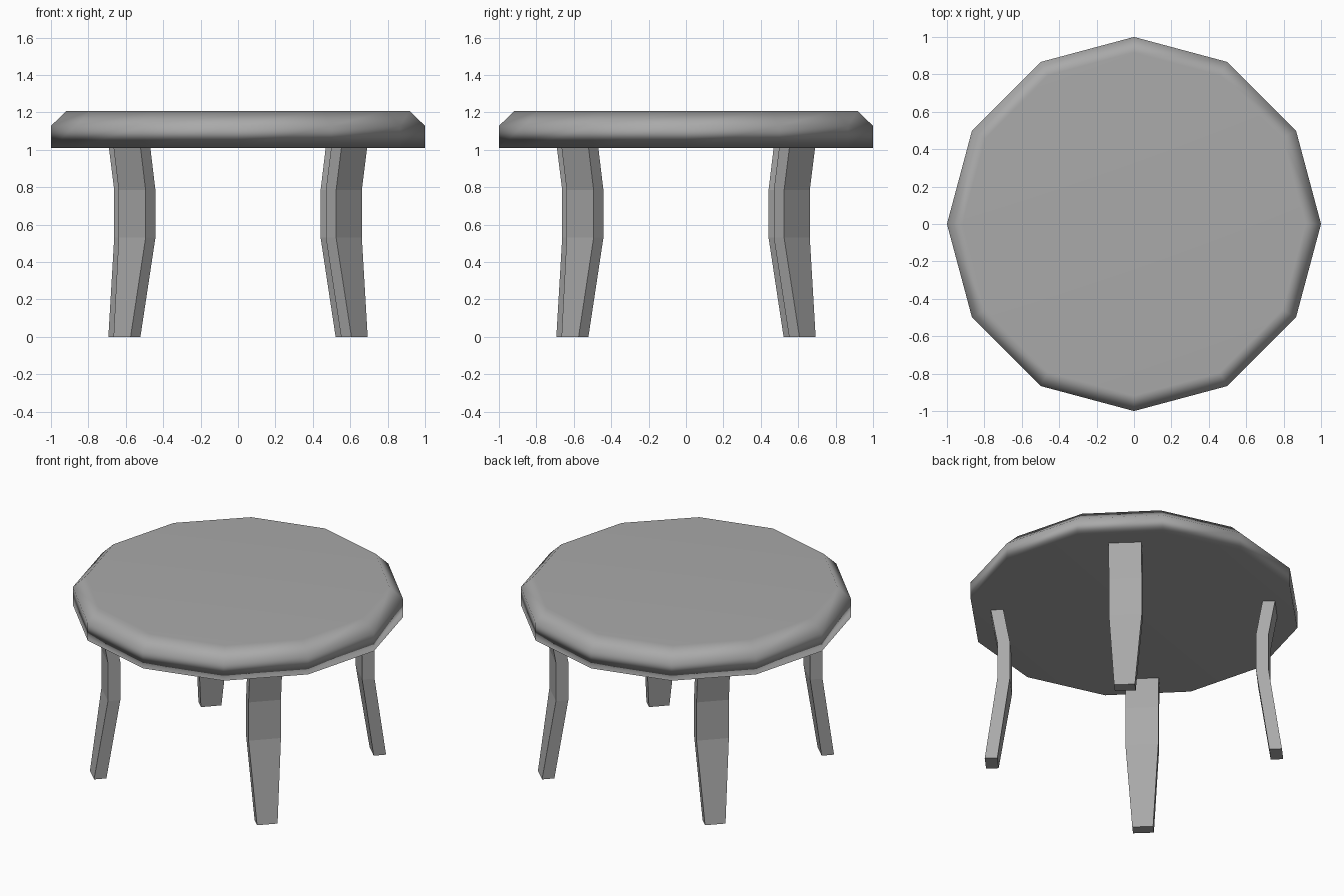
import bpy, bmesh
from math import cos, sin, radians, tau
from mathutils import Matrix

cube = bpy.data.objects.get("Cube")
if cube:
    bpy.data.objects.remove(cube, do_unlink=True)

# Single plain grey
grey = bpy.data.materials.new("plain_grey")
grey.use_nodes = True
colour = (0.4, 0.4, 0.4, 1)
grey.diffuse_color = colour
grey.node_tree.nodes["Principled BSDF"].inputs["Base Color"].default_value = colour


def loft(name, rings, smooth=False):
    """Skin a stack of equal rings and cap both ends."""
    bm = bmesh.new()
    rows = [[bm.verts.new(p) for p in ring] for ring in rings]
    n = len(rows[0])
    for low, high in zip(rows, rows[1:]):
        for i in range(n):
            j = (i + 1) % n
            bm.faces.new((low[i], low[j], high[j], high[i]))
    bm.faces.new(rows[0][::-1])
    bm.faces.new(rows[-1])
    bmesh.ops.recalc_face_normals(bm, faces=bm.faces)
    for face in bm.faces:
        face.smooth = smooth
    mesh = bpy.data.meshes.new(name)
    bm.to_mesh(mesh)
    bm.free()
    mesh.materials.append(grey)
    obj = bpy.data.objects.new(name, mesh)
    bpy.context.collection.objects.link(obj)
    return obj


# Twelve-sided top with a bevelled upper rim
SIDES = 12
rim_profile = [(1, 1.01), (1, 1.128), (0.917, 1.208)]
top = loft("table_top",
           [[(r * cos(tau * i / SIDES), r * sin(tau * i / SIDES), z) for i in range(SIDES)]
            for r, z in rim_profile], smooth=True)
weighted = top.modifiers.new("soft_rim", "WEIGHTED_NORMAL")
weighted.mode = "FACE_AREA"

# Leg sections: height, outer radius, width
leg_profile = [(0, 0.898, 0.126), (0.53, 0.82, 0.199), (0.785, 0.82, 0.199), (1.01, 0.859, 0.199)]
THICK = 0.076


def leg_section(z, outer, width):
    h = width / 2
    return [(outer - THICK, -h, z), (outer, -h, z), (outer, h, z), (outer - THICK, h, z)]


# Four bent legs, turned slightly off the diagonals
for k, name in enumerate(("back_left_leg", "back_right_leg", "front_right_leg", "front_left_leg")):
    leg = loft(name, [leg_section(*s) for s in leg_profile])
    leg.data.transform(Matrix.Rotation(radians(46.35 + 90 * k), 4, "Z"))
